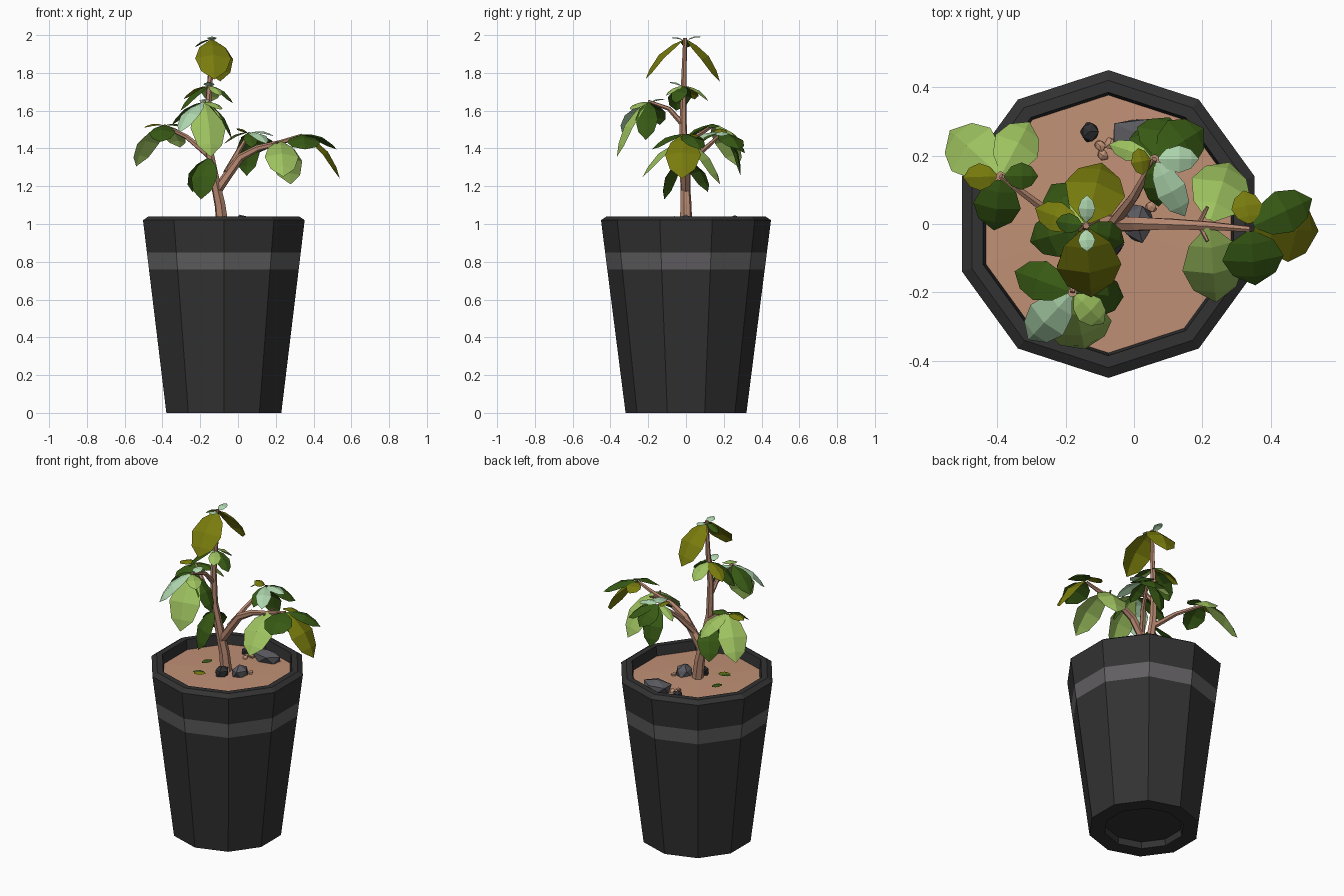
import bpy, bmesh, math, random
from mathutils import Vector

if "Cube" in bpy.data.objects:
    bpy.data.objects.remove(bpy.data.objects["Cube"])

random.seed(4)
CX = -0.075  # pot axis


def mat(name, r, g, b):
    m = bpy.data.materials.new(name)
    m.diffuse_color = (r, g, b, 1)
    m.use_nodes = True
    m.node_tree.nodes["Principled BSDF"].inputs["Base Color"].default_value = m.diffuse_color
    return m


POT = mat("pot_charcoal", 0.032, 0.032, 0.033)
BAND = mat("band_grey", 0.12, 0.115, 0.12)
SOIL = mat("soil_brown", 0.53, 0.28, 0.18)
BARK = mat("bark_brown", 0.46, 0.24, 0.16)
STONE = mat("stone_grey", 0.10, 0.10, 0.115)
COAL = mat("stone_dark", 0.03, 0.03, 0.033)
DARK = mat("leaf_dark_green", 0.038, 0.10, 0.007)
OLIVE = mat("leaf_olive", 0.19, 0.20, 0.004)
LIGHT = mat("leaf_light_green", 0.34, 0.54, 0.115)
MINT = mat("leaf_mint", 0.43, 0.68, 0.43)
LEAF_MATS = [DARK, OLIVE, LIGHT, MINT]
D, O, L, M = range(4)


def finish(bm, name, mats):
    me = bpy.data.meshes.new(name)
    bm.to_mesh(me)
    bm.free()
    for m in mats:
        me.materials.append(m)
    ob = bpy.data.objects.new(name, me)
    bpy.context.collection.objects.link(ob)
    return ob


def lathe(name, profile, mats, rule=None, n=10):
    """Revolve (radius, z) points about the pot axis with n flat sides."""
    bm = bmesh.new()
    rings = []
    for r, z in profile:
        if r == 0:
            rings.append([bm.verts.new((CX, 0, z))] * n)
        else:
            rings.append([bm.verts.new((CX + r * math.cos(math.pi / 2 + 2 * math.pi * i / n),
                                        r * math.sin(math.pi / 2 + 2 * math.pi * i / n), z))
                          for i in range(n)])
    for a, b in zip(rings, rings[1:]):
        for i in range(n):
            j = (i + 1) % n
            f = bm.faces.new(list(dict.fromkeys([a[i], a[j], b[j], b[i]])))
            if rule:
                f.material_index = rule(f.calc_center_median())
    bmesh.ops.recalc_face_normals(bm, faces=bm.faces)
    return finish(bm, name, mats)


def branch(name, pts, r0, r1, n=6):
    """Tapered tube through a few points."""
    bm = bmesh.new()
    pts = [Vector(p) for p in pts]
    rings = []
    for k, p in enumerate(pts):
        d = (pts[min(k + 1, len(pts) - 1)] - pts[max(k - 1, 0)]).normalized()
        u = d.cross(Vector((0.3, 1, 0.2))).normalized()
        v = d.cross(u)
        r = r0 + (r1 - r0) * k / (len(pts) - 1)
        rings.append([bm.verts.new(p + r * (math.cos(2 * math.pi * i / n) * u
                                            + math.sin(2 * math.pi * i / n) * v)) for i in range(n)])
    for a, b in zip(rings, rings[1:]):
        for i in range(n):
            bm.faces.new((a[i], a[(i + 1) % n], b[(i + 1) % n], b[i]))
    bm.faces.new(rings[0][::-1])
    bm.faces.new(rings[-1])
    bmesh.ops.recalc_face_normals(bm, faces=bm.faces)
    return finish(bm, name, [BARK])


def add_leaf(bm, base, tip, width, colour, arch=0.13):
    """Faceted oval leaf, folded along its midrib and arched."""
    d = tip - base
    side = d.cross(Vector((0, 0, 1))).normalized()
    up = side.cross(d).normalized()
    rows = []
    for t, w in ((0, 0.12), (0.2, 0.72), (0.5, 1), (0.8, 0.7), (1, 0)):
        mid = base + d * t + up * d.length * arch * math.sin(math.pi * t)
        edge = side * w * width / 2
        sag = up * w * width * 0.14
        rows.append([mid] if w == 0 else [mid - edge - sag, mid, mid + edge - sag])
    rows = [[bm.verts.new(p) for p in r] for r in rows]
    for a, b in zip(rows, rows[1:]):
        for i in (0, 1):
            q = [a[i], a[i + 1]] + ([b[0]] if len(b) == 1 else [b[i + 1], b[i]])
            bm.faces.new(q).material_index = colour


def cluster(name, centre, leaves):
    """Leaves as (azimuth, reach, drop, width, colour) around a twig end."""
    bm = bmesh.new()
    c = Vector(centre)
    for az, reach, drop, width, colour in leaves:
        a = math.radians(az)
        h = Vector((math.cos(a), math.sin(a), 0))
        add_leaf(bm, c + h * 0.012, c + h * reach - Vector((0, 0, drop)), width, colour)
    return finish(bm, name, LEAF_MATS)


def rock(name, loc, size, material, jitter=0.15):
    bm = bmesh.new()
    bmesh.ops.create_icosphere(bm, subdivisions=1, radius=1)
    for v in bm.verts:
        k = 1 + random.uniform(-jitter, jitter)
        v.co = Vector([loc[i] + v.co[i] * k * size[i] for i in range(3)])
    return finish(bm, name, [material])


# Pot with flush band, chamfered rim and hollow foot
def wall(z):
    return 0.32 + 0.13 * z / 1.02


lathe("pot", [(0, 0.04), (0.225, 0.04), (0.23, 0), (0.32, 0), (wall(0.76), 0.76),
              (wall(0.85), 0.85), (0.45, 1.02), (0.42, 1.04), (0.385, 1.04), (0.375, 0.96),
              (0, 0.96)], [POT, BAND], lambda c: int(0.76 < c.z < 0.85))
lathe("soil", [(0.377, 0.965), (0.377, 0.98), (0.2, 0.985), (0, 0.99)], [SOIL])

# Trunk and branches
branch("trunk", [(-0.08, 0, 0.97), (-0.095, 0, 1.1), (-0.12, -0.005, 1.22), (-0.155, -0.015, 1.4),
                 (-0.16, -0.015, 1.6), (-0.145, -0.01, 1.8), (-0.14, -0.005, 1.985)], 0.034, 0.01)
branch("right_branch", [(-0.11, 0, 1.18), (0.01, 0, 1.35), (0.1, 0, 1.4), (0.22, -0.005, 1.43),
                        (0.34, -0.015, 1.47)], 0.027, 0.009)
branch("back_branch", [(-0.06, 0, 1.27), (0, 0.08, 1.38), (0.06, 0.19, 1.48)], 0.02, 0.009)
branch("left_branch", [(-0.15, -0.01, 1.36), (-0.27, 0.05, 1.46), (-0.39, 0.14, 1.52)], 0.018, 0.009)
branch("front_branch", [(-0.16, -0.01, 1.52), (-0.165, -0.09, 1.61), (-0.18, -0.2, 1.65)], 0.016, 0.008)
for s in (-1, 1):
    branch("twig", [(0.19, 0, 1.42), (0.215, s * 0.05, 1.435)], 0.008, 0.005, 5)

# Leaf clusters
cluster("top_leaves", (-0.14, -0.005, 1.975), [
    (-86, 0.21, 0.21, 0.19, O), (76, 0.19, 0.22, 0.18, O), (88, 0.09, -0.015, 0.05, M),
    (-88, 0.075, -0.01, 0.05, M), (172, 0.09, 0.04, 0.06, D)])
cluster("upper_leaves", (-0.15, -0.01, 1.73), [
    (195, 0.16, 0.13, 0.13, D), (158, 0.15, 0.07, 0.09, O), (-20, 0.13, 0.09, 0.09, D),
    (85, 0.13, 0.08, 0.1, L), (-95, 0.08, -0.02, 0.06, M), (-60, 0.11, 0.05, 0.07, L)])
cluster("front_leaves", (-0.18, -0.2, 1.645), [
    (227, 0.19, 0.16, 0.13, M), (-78, 0.17, 0.29, 0.19, L), (-45, 0.13, 0.04, 0.09, L),
    (160, 0.18, 0.12, 0.12, D), (85, 0.09, -0.015, 0.06, M), (-5, 0.15, 0.2, 0.12, D)])
cluster("left_leaves", (-0.39, 0.14, 1.525), [
    (138, 0.2, 0.22, 0.17, L), (62, 0.18, 0.12, 0.14, L), (182, 0.11, 0.015, 0.08, O),
    (0, 0.11, 0.015, 0.08, D), (-97, 0.16, 0.09, 0.14, D)])
cluster("right_leaves", (0.34, -0.01, 1.475), [
    (-3, 0.2, 0.235, 0.19, O), (25, 0.2, 0.08, 0.13, D), (-85, 0.17, 0.08, 0.18, D),
    (100, 0.11, 0.03, 0.09, O)])
cluster("right_hanging_leaves", (0.22, 0, 1.44), [
    (-85, 0.23, 0.19, 0.18, L), (72, 0.19, 0.23, 0.18, L)])
cluster("back_leaves", (0.06, 0.19, 1.485), [
    (32, 0.17, 0.09, 0.15, D), (70, 0.13, 0.11, 0.16, D), (0, 0.13, 0.02, 0.08, M),
    (162, 0.14, 0.06, 0.06, L), (190, 0.07, -0.02, 0.08, O), (-85, 0.14, 0.08, 0.08, D),
    (-62, 0.19, 0.06, 0.09, M), (98, 0.1, 0.23, 0.13, D)])
cluster("low_leaves", (-0.15, -0.015, 1.35), [
    (-115, 0.11, 0.22, 0.15, D), (125, 0.16, 0.18, 0.14, D)])

# Rocks, pebbles and fallen leaves on the soil
rock("large_rock", (0.02, 0.26, 1.0), (0.1, 0.06, 0.05), STONE)
rock("middle_rock", (0.01, 0, 1.0), (0.05, 0.06, 0.045), STONE)
rock("front_dark_rock", (-0.07, -0.06, 1.0), (0.045, 0.045, 0.045), COAL)
rock("back_dark_rock", (-0.13, 0.27, 0.995), (0.028, 0.032, 0.03), COAL)
for i, (x, y) in enumerate([(-0.1, 0.23), (-0.09, 0.2), (-0.07, 0.235), (0.05, 0.05)]):
    rock("pebble", (x, y, 0.99), (0.018, 0.018, 0.014), SOIL, 0.25)
bm = bmesh.new()
for x, y, az, col in [(-0.25, 0.0, 70, D), (-0.21, -0.14, 30, O), (-0.16, -0.1, 200, D)]:
    a = math.radians(az)
    p = Vector((x, y, 0.992))
    add_leaf(bm, p, p + Vector((math.cos(a), math.sin(a), 0)) * 0.07, 0.045, col, 0.1)
finish(bm, "fallen_leaves", LEAF_MATS)
